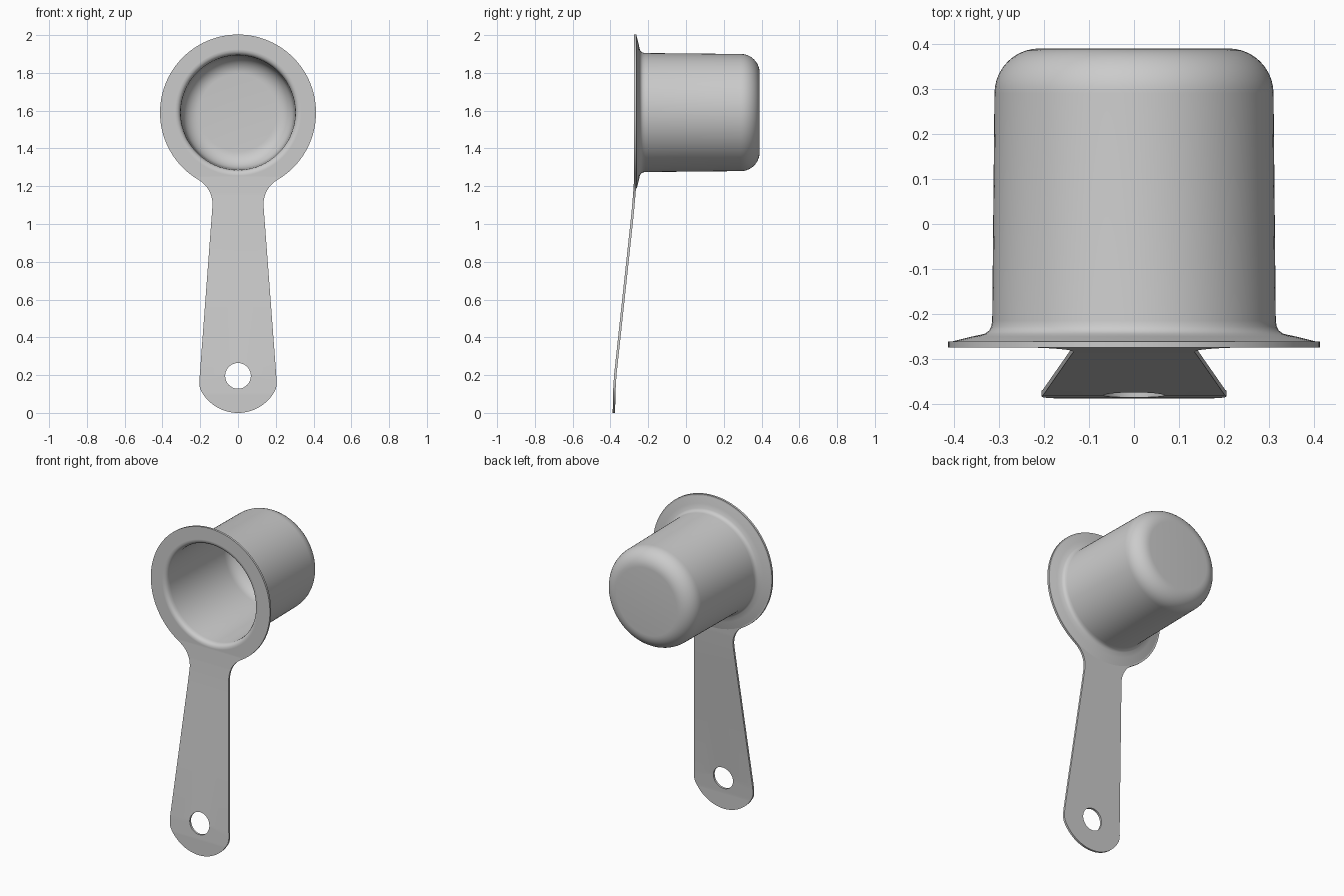
import bpy, bmesh
from math import sin, cos, pi, radians, sqrt
from mathutils import Vector

if "Cube" in bpy.data.objects:
    bpy.data.objects.remove(bpy.data.objects["Cube"])

CZ = 1.59          # height of the cup axis
RIM = 0.413        # outer radius of the flange
FRONT, BACK = -0.274, -0.261
SEG = 96


def arc(cx, cy, r, a0, a1, n):
    return [(cx + r * cos(radians(a0 + (a1 - a0) * i / n)),
             cy + r * sin(radians(a0 + (a1 - a0) * i / n))) for i in range(n + 1)]


def finish(bm, name):
    bmesh.ops.recalc_face_normals(bm, faces=bm.faces)
    me = bpy.data.meshes.new(name)
    bm.to_mesh(me)
    bm.free()
    ob = bpy.data.objects.new(name, me)
    bpy.context.collection.objects.link(ob)
    bpy.ops.object.select_all(action='DESELECT')
    ob.select_set(True)
    bpy.context.view_layer.objects.active = ob
    bpy.ops.object.shade_smooth_by_angle(angle=radians(35))
    return ob


# Cup: thin-walled profile (radius, y) turned about the y axis
inside = [(.335, FRONT), (.322, -.272), (.312, -.266), (.306, -.256), (.303, -.24), (.297, .285)]
inside += arc(.205, .285, .092, 0, 90, 10)[1:] + [(0, .377)]
outside = [(0, .39)] + arc(.21, .29, .1, 90, 0, 10)
outside += [(.315, -.215), (.317, -.228), (.322, -.237), (.332, -.244), (.36, -.25), (.408, BACK - .001)]
bm = bmesh.new()


def lathe(profile):
    rings = []
    for r, y in profile:
        if r == 0:
            rings.append([bm.verts.new((0, y, CZ))] * SEG)
        else:
            rings.append([bm.verts.new((r * cos(2 * pi * i / SEG), y, CZ + r * sin(2 * pi * i / SEG)))
                          for i in range(SEG)])
    for a, b in zip(rings, rings[1:]):
        for i in range(SEG):
            j = (i + 1) % SEG
            bm.faces.new(dict.fromkeys((a[i], a[j], b[j], b[i])))
    return rings


first = lathe(inside)[0]
last = lathe(outside)[-1]
for i in range(SEG):      # hidden closing band inside the flange
    j = (i + 1) % SEG
    bm.faces.new((first[i], first[j], last[j], last[i]))
finish(bm, "cup")

# Flange and handle: one outline with filleted neck, right half then mirrored
FIL = 0.15
fx = 0.135 + FIL
fz = CZ - sqrt((RIM + FIL) ** 2 - fx ** 2)
meet = Vector((-fx, CZ - fz)).angle_signed(Vector((1, 0))) * 180 / pi
half = arc(0, .222, .222, -90, -26, 14)
half += [(.204, .145), (.205, .165)]
half += arc(fx, fz, FIL, 184.4, meet, 14)
half += arc(0, CZ, RIM, meet - 180, 90, 50)[1:]
outline = half + [(-x, z) for x, z in reversed(half[1:-1])]

cu = bpy.data.curves.new("plate_outline", 'CURVE')
cu.dimensions = '2D'
cu.fill_mode = 'BOTH'
cu.extrude = (BACK - FRONT) / 2
for pts in (outline, arc(0, CZ, .335, 0, 360, SEG)[:-1], arc(0, .196, .068, 0, 360, 40)[:-1]):
    sp = cu.splines.new('POLY')
    sp.points.add(len(pts) - 1)
    for p, (x, z) in zip(sp.points, pts):
        p.co = (x, z, 0, 1)
    sp.use_cyclic_u = True
tmp = bpy.data.objects.new("plate_outline", cu)
bpy.context.collection.objects.link(tmp)
bpy.context.view_layer.update()
mesh = tmp.to_mesh()
bm = bmesh.new()
bm.from_mesh(mesh)
tmp.to_mesh_clear()
bpy.data.objects.remove(tmp)
bmesh.ops.remove_doubles(bm, verts=bm.verts, dist=1e-5)

# Cross cuts let the handle bend forward towards its end
bend = [(0, -.114), (.1, -.113), (.2, -.107), (.6, -.064), (1.0, -.021), (1.08, -.013), (1.16, -.006), (1.25, 0)]
for z, _ in bend[1:]:
    bmesh.ops.bisect_plane(bm, geom=bm.verts[:] + bm.edges[:] + bm.faces[:], dist=1e-5,
                           plane_co=(0, z, 0), plane_no=(0, 1, 0))


def offset(z):
    for (z0, d0), (z1, d1) in zip(bend, bend[1:]):
        if z <= z1:
            return d0 + (d1 - d0) * (z - z0) / (z1 - z0)
    return 0


for v in bm.verts:
    x, z, t = v.co
    v.co = (x, (FRONT + BACK) / 2 + t + offset(z), z)
finish(bm, "flange_and_handle")
